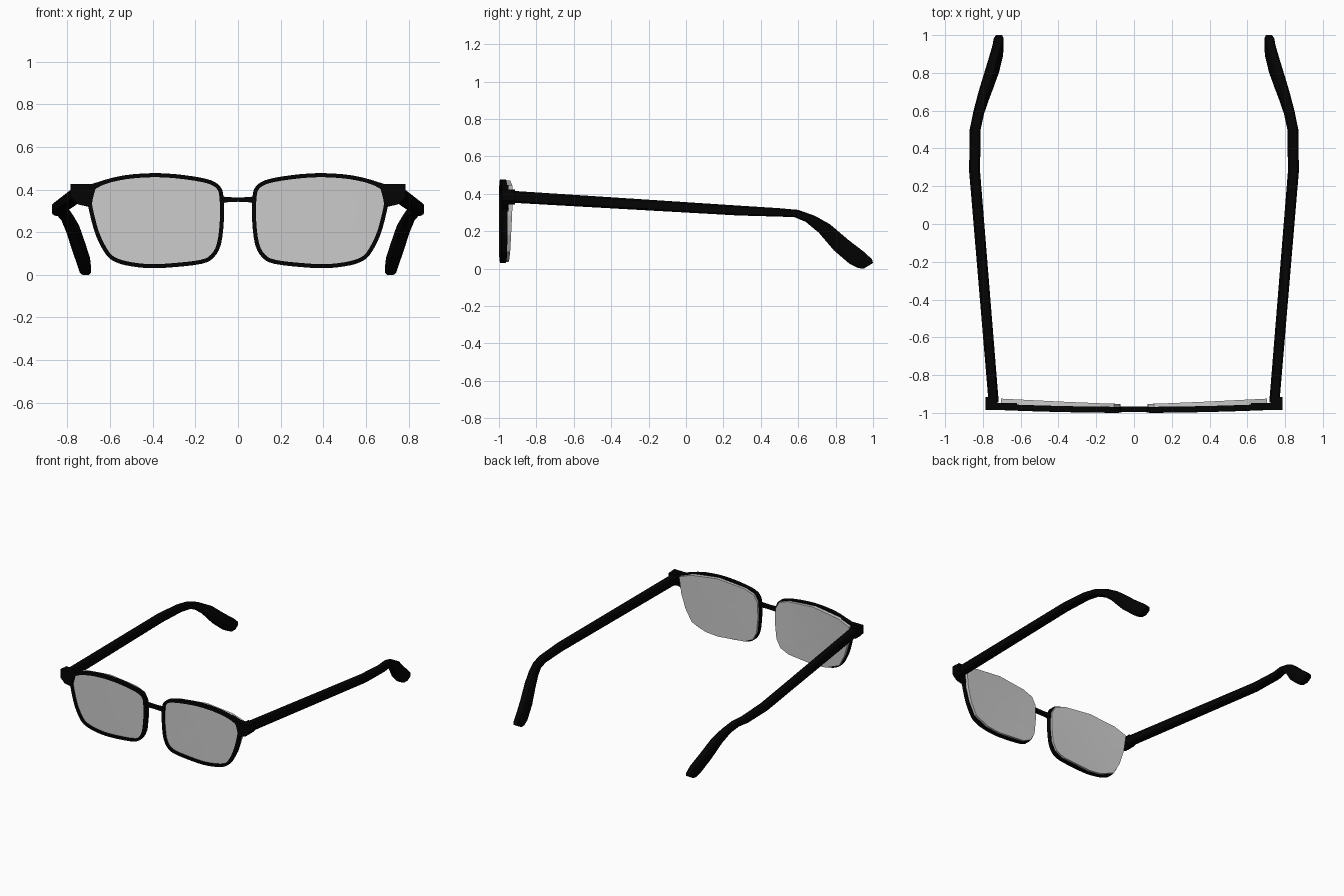
import bpy, bmesh, math
from mathutils import Vector

if "Cube" in bpy.data.objects:
    bpy.data.objects.remove(bpy.data.objects["Cube"])


def material(name, rgba):
    m = bpy.data.materials.new(name)
    m.diffuse_color = rgba
    m.use_nodes = True
    m.node_tree.nodes["Principled BSDF"].inputs["Base Color"].default_value = m.diffuse_color
    return m


BLACK = material("black_plastic", (0.001, 0.001, 0.001, 1))
TINT = material("grey_lens", (0.57, 0.57, 0.57, 0.7))


def loft(name, rings, mat, side=1, loop=False, smooth=True):
    """Skin equal-sized rings; either cap the ends or join last ring to first."""
    bm = bmesh.new()
    vs = [[bm.verts.new((side * p[0], p[1], p[2])) for p in r] for r in rings]
    n, m = len(vs), len(vs[0])
    for i in range(n if loop else n - 1):
        a, b = vs[i], vs[(i + 1) % n]
        for j in range(m):
            k = (j + 1) % m
            bm.faces.new((a[j], a[k], b[k], b[j]))
    if not loop:
        bm.faces.new(vs[0])
        bm.faces.new(vs[-1])
    bmesh.ops.recalc_face_normals(bm, faces=bm.faces)
    me = bpy.data.meshes.new(name)
    bm.to_mesh(me)
    bm.free()
    ob = bpy.data.objects.new(name, me)
    bpy.context.collection.objects.link(ob)
    me.materials.append(mat)
    if smooth:
        bpy.ops.object.select_all(action='DESELECT')
        bpy.context.view_layer.objects.active = ob
        ob.select_set(True)
        bpy.ops.object.shade_smooth_by_angle(angle=math.radians(35))
    return ob


def front_y(x):
    return -1.0 + 0.03 * x * x


def spline(pts, steps):
    """Closed Catmull-Rom curve through the outline points."""
    out, n = [], len(pts)
    for i in range(n):
        a, b, c, d = (Vector(pts[(i + k) % n]) for k in (-1, 0, 1, 2))
        for s in range(steps):
            t = s / steps
            out.append(0.5 * (2 * b + (c - a) * t + (2 * a - 5 * b + 4 * c - d) * t * t
                              + (3 * b - a - 3 * c + d) * t ** 3))
    return out


# Rim outline (x, z), clockwise from the inner upper corner
OUTLINE = [(.068, .365), (.079, .408), (.11, .436), (.17, .455), (.29, .472), (.405, .477),
           (.525, .468), (.625, .445), (.688, .41), (.705, .355), (.695, .285),
           (.665, .18), (.617, .092), (.57, .058), (.50, .04), (.405, .031),
           (.29, .037), (.17, .052), (.115, .08), (.08, .143), (.066, .26)]

# Coarser outline for the faceted lens
LENS = [(.074, .37), (.105, .425), (.18, .452), (.40, .472), (.61, .446), (.705, .41),
        (.690, .285), (.659, .18), (.611, .09), (.50, .044), (.40, .035),
        (.18, .055), (.115, .086), (.083, .145), (.071, .26)]

# Endpiece silhouette (x, z)
ENDPIECE = [(.62, .447), (.69, .425), (.785, .425), (.785, .365), (.75, .33),
            (.705, .32), (.688, .30), (.683, .35), (.67, .40)]

# Temple stations: x, half width, upper edge (y, z), lower edge (y, z)
TEMPLE = [(.743, .027, (-.945, .417), (-.945, .353)),
          (.844, .029, (.28, .337), (.28, .284)),
          (.841, .029, (.50, .323), (.50, .278)),
          (.822, .028, (.60, .314), (.58, .275)),
          (.800, .028, (.69, .282), (.64, .250)),
          (.775, .030, (.77, .237), (.71, .192)),
          (.745, .030, (.87, .152), (.79, .098)),
          (.722, .028, (.955, .087), (.875, .025)),
          (.716, .026, (.995, .049), (.92, .003)),
          (.715, .021, (1.0, .030), (.95, .000))]


def rim(side):
    pts = spline(OUTLINE, 3)
    rings = []
    for i, p in enumerate(pts):
        t = (pts[(i + 1) % len(pts)] - pts[i - 1]).normalized()
        q = p + Vector((t.y, -t.x)) * 0.019
        f, g = front_y(p.x), front_y(q.x)
        rings.append([(p.x, f + .002, p.y), (p.x, f + .032, p.y),
                      (q.x, g + .032, q.y), (q.x, g, q.y)])
    loft("rim", rings, BLACK, side, loop=True)


def lens(side):
    def ring(scale, back):
        out = []
        for x, z in LENS:
            x, z = .39 + (x - .39) * scale, .26 + (z - .26) * scale
            y = front_y(x) + (.046 + .05 * x * z if back else .015)
            out.append((x, y, z))
        return out
    rings = [ring(s, False) for s in (.15, .55, 1)] + [ring(s, True) for s in (1, .55, .15)]
    loft("lens", rings, TINT, side, smooth=False)


def temple(side):
    rings = []
    for x, w, up, lo in TEMPLE:
        u, l = Vector(up), Vector(lo)
        ring = []
        for a, b in ((-.7, 1), (.7, 1), (1, .7), (1, -.7), (.7, -1), (-.7, -1), (-1, -.7), (-1, .7)):
            p = (u + l) / 2 + (u - l) / 2 * b
            ring.append((x + w * a, p.x, p.y))
        rings.append(ring)
    loft("temple", rings, BLACK, side)


def prism(name, profile, y0, y1, side):
    loft(name, [[(x, y, z) for x, z in profile] for y in (y0, y1)], BLACK, side)


for s in (1, -1):
    rim(s)
    lens(s)
    temple(s)
    prism("endpiece", ENDPIECE, -.984, -.948, s)
    prism("hinge_block", [(.725, .342), (.765, .342), (.785, .365), (.785, .422), (.725, .422)],
          -.975, -.915, s)

# Nose bridge, waisted in the middle
bridge = []
for x, lo, hi in ((-.085, .325, .375), (-.06, .34, .365), (0, .343, .363), (.06, .34, .365), (.085, .325, .375)):
    bridge.append([(x, -.996, lo), (x, -.966, lo), (x, -.966, hi), (x, -.996, hi)])
loft("bridge", bridge, BLACK)
